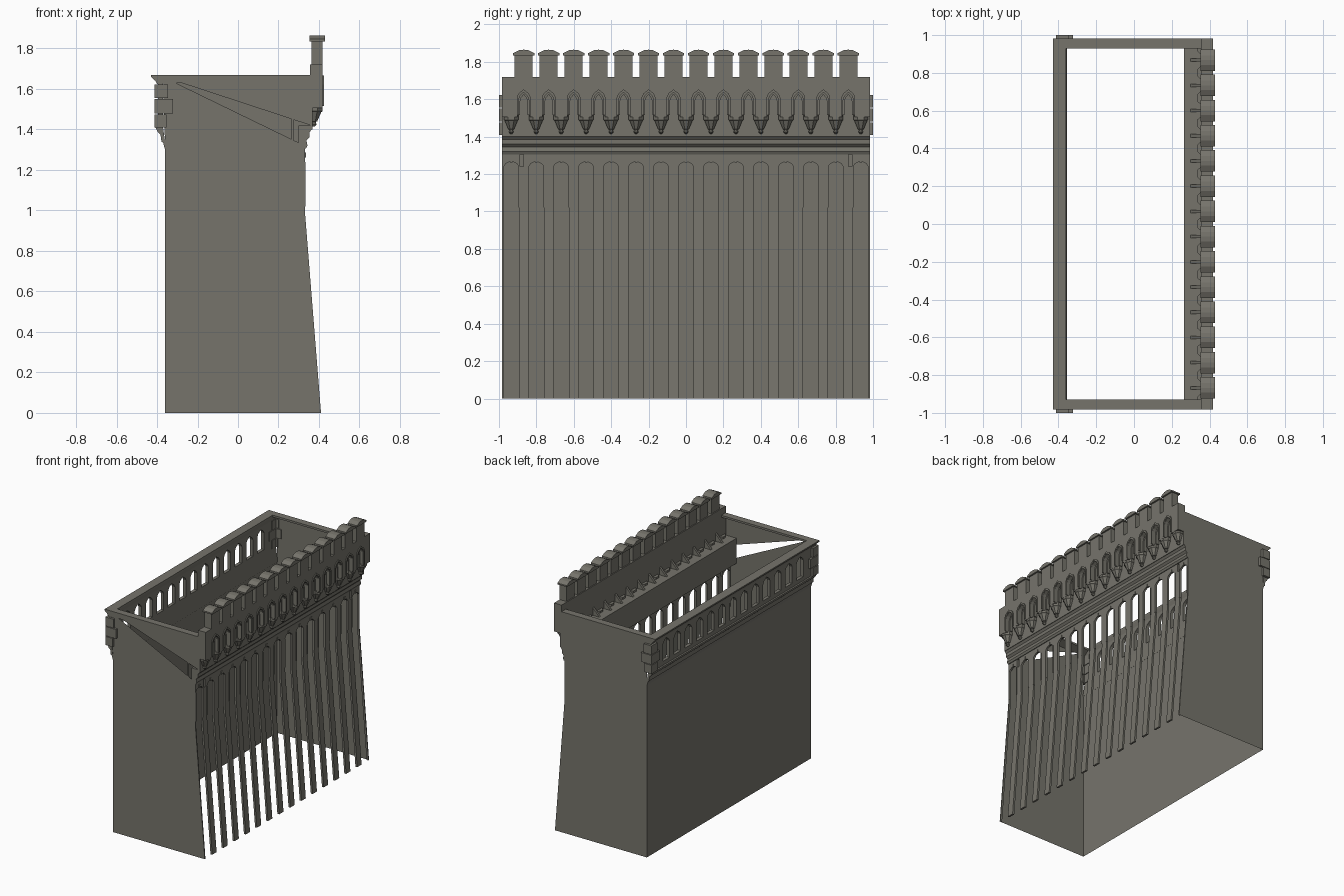
import bpy, bmesh, math

if "Cube" in bpy.data.objects:
    bpy.data.objects.remove(bpy.data.objects["Cube"])

stone = bpy.data.materials.new("grey_stone")
stone.diffuse_color = (0.18, 0.174, 0.148, 1)
stone.use_nodes = True
stone.node_tree.nodes["Principled BSDF"].inputs["Base Color"].default_value = stone.diffuse_color

PITCH = 0.1335                                   # bay spacing along the wall
HALF = 0.983                                     # half length of the wall
PIERS = [k * PITCH for k in range(-7, 8)]        # 15 tall openings / pendants
BAYS = [(k + 0.5) * PITCH for k in range(-7, 7)] # 14 merlons / niches


def finish(name, bm):
    mesh = bpy.data.meshes.new(name)
    bmesh.ops.recalc_face_normals(bm, faces=bm.faces)
    bm.to_mesh(mesh)
    bm.free()
    mesh.materials.append(stone)
    obj = bpy.data.objects.new(name, mesh)
    bpy.context.collection.objects.link(obj)
    return obj


def place(axis, p, t):
    """2D point to 3D: profile is (x,z) along y, or (y,z) along x."""
    return (p[0], t, p[1]) if axis == 'y' else (t, p[0], p[1])


def prism(bm, pts, axis, a, b):
    lo = [bm.verts.new(place(axis, p, a)) for p in pts]
    hi = [bm.verts.new(place(axis, p, b)) for p in pts]
    bm.faces.new(lo)
    bm.faces.new(hi)
    n = len(pts)
    for i in range(n):
        j = (i + 1) % n
        bm.faces.new((lo[i], lo[j], hi[j], hi[i]))


def box(bm, x0, x1, y0, y1, z0, z1):
    prism(bm, [(x0, z0), (x1, z0), (x1, z1), (x0, z1)], 'y', y0, y1)


def sheet(name, polys, axis, t):
    bm = bmesh.new()
    for pts in polys:
        bm.faces.new([bm.verts.new(place(axis, p, t)) for p in pts])
    return finish(name, bm)


def arch(c, w, z0, spring, peak):
    """Pointed arch outline, left foot to right foot."""
    rise = peak - spring
    half = [(w, z0), (w, spring), (w * 0.75, spring + rise * 0.5)]
    return [(c - u, z) for u, z in half] + [(c, peak)] + [(c + u, z) for u, z in reversed(half)]


def arched_bay(bm, c, w, z0, spring, peak, top, x0, x1, outer=PITCH / 2):
    pts = arch(c, w, z0, spring, peak)
    prism(bm, [(c - outer, z0)] + pts + [(c + outer, z0), (c + outer, top), (c - outer, top)], 'x', x0, x1)


# plain walls: back, and two ends (front end has a split below the rim)
sheet("back_wall", [[(-HALF, 0), (HALF, 0), (HALF, 1.32), (-HALF, 1.32)]], 'x', -0.36)
lower = [(-0.36, 0), (0.41, 0), (0.33, 1.0), (0.33, 1.32)]
sheet("far_end_wall", [lower + [(0.36, 1.42), (0.36, 1.67), (-0.37, 1.67), (-0.36, 1.31)]], 'y', HALF)
sheet("near_end_wall", [lower + [(-0.37, 1.66), (-0.36, 1.31)],
                        [(-0.37, 1.66), (0.36, 1.42), (0.36, 1.67), (-0.37, 1.67)]], 'y', -HALF)

# rims along the tops of the end walls
bm = bmesh.new()
for s in (-1, 1):
    prism(bm, [(s * HALF, 1.67), (s * 0.93, 1.67), (s * 0.93, 1.655), (s * HALF, 1.63)], 'x', -0.40, 0.36)
finish("end_rims", bm)

# battered pilaster strips on the outer side
bm = bmesh.new()
strip = [(0.41, 0), (0.33, 1.0), (0.33, 1.24), (0.315, 1.24), (0.315, 1.0), (0.395, 0)]
for c in BAYS:
    prism(bm, strip, 'y', c - 0.026, c + 0.026)
for s in (-1, 1):
    prism(bm, strip, 'y', s * 0.975, s * HALF)
finish("pilaster_strips", bm)

# arched heads of the tall openings, with slim jamb shafts and keystones
bm = bmesh.new()
for i, c in enumerate(PIERS):
    outer = PITCH / 2 if 0 < i < 14 else 0.048
    arched_bay(bm, c, 0.040, 1.235, 1.24, 1.27, 1.315, 0.315, 0.33, outer)
    box(bm, 0.328, 0.335, c - 0.007, c + 0.007, 1.262, 1.285)
    for s in (-1, 1):
        box(bm, 0.318, 0.333, c + s * 0.042 - 0.003, c + s * 0.042 + 0.003, 1.02, 1.24)
finish("tall_arch_heads", bm)

# string-course mouldings
bm = bmesh.new()
prism(bm, [(0.30, 1.305), (0.335, 1.305), (0.343, 1.32), (0.338, 1.345), (0.352, 1.36),
           (0.352, 1.385), (0.364, 1.40), (0.364, 1.42), (0.30, 1.42)], 'y', -HALF, HALF)
finish("outer_moulding", bm)
bm = bmesh.new()
prism(bm, [(-0.355, 1.30), (-0.362, 1.305), (-0.37, 1.335), (-0.378, 1.34), (-0.383, 1.375),
           (-0.395, 1.385), (-0.408, 1.41), (-0.37, 1.41)], 'y', -HALF, HALF)
finish("inner_moulding", bm)

# wall walk behind the parapet
bm = bmesh.new()
prism(bm, [(0.265, 1.31), (0.275, 1.31), (0.275, 1.49), (0.36, 1.49), (0.36, 1.50), (0.265, 1.50)],
      'y', -HALF, HALF)
finish("wall_walk", bm)
bm = bmesh.new()
for c in BAYS:
    prism(bm, [(0.30, 1.50), (0.357, 1.50), (0.357, 1.56)], 'y', c - 0.008, c + 0.008)
finish("walk_brackets", bm)

# parapet: recessed back plate and arched front screen
bm = bmesh.new()
box(bm, 0.355, 0.368, -HALF, HALF, 1.40, 1.72)
finish("parapet_back", bm)
bm = bmesh.new()
for c in BAYS:
    arched_bay(bm, c, 0.034, 1.505, 1.61, 1.65, 1.72, 0.368, 0.418)
for s in (-1, 1):
    y0, y1 = sorted((s * 7 * PITCH, s * HALF))
    box(bm, 0.368, 0.418, y0, y1, 1.505, 1.72)
finish("parapet_screen", bm)

# raised hoods and inner frames of the niches
bm = bmesh.new()
for c in BAYS:
    for w, t, top, x0, x1 in ((0.044, 0.009, 1.667, 0.415, 0.425), (0.030, 0.010, 1.64, 0.37, 0.395)):
        outer = arch(c, w, 1.515, top - 0.045, top)
        inner = arch(c, w - t, 1.515, top - 0.055, top - 0.014)
        prism(bm, outer + inner[::-1], 'x', x0, x1)
finish("niche_frames", bm)

# turned octagonal pendants carrying the screen
bm = bmesh.new()
rings = [(1.415, 0.006), (1.425, 0.014), (1.437, 0.009), (1.44, 0.017), (1.485, 0.037), (1.49, 0.043), (1.515, 0.043)]
for c in PIERS:
    loops = []
    for z, r in rings:
        loops.append([bm.verts.new((0.375 + 1.05 * r * math.cos(a), c + r * math.sin(a), z))
                      for a in [math.pi / 8 + k * math.pi / 4 for k in range(8)]])
    bm.faces.new(loops[0])
    bm.faces.new(loops[-1])
    for a, b in zip(loops, loops[1:]):
        for k in range(8):
            bm.faces.new((a[k], a[(k + 1) % 8], b[(k + 1) % 8], b[k]))
finish("pendant_corbels", bm)

# merlons with gabled caps
bm = bmesh.new()
for c in BAYS:
    box(bm, 0.362, 0.418, c - 0.048, c + 0.048, 1.72, 1.838)
finish("merlons", bm)
bm = bmesh.new()
for c in BAYS:
    prism(bm, [(c - 0.057, 1.835), (c + 0.057, 1.835), (c + 0.057, 1.846), (c + 0.025, 1.862), (c, 1.865),
               (c - 0.025, 1.862), (c - 0.057, 1.846)], 'x', 0.352, 0.43)
finish("merlon_caps", bm)

# open arcade above the back wall
bm = bmesh.new()
for c in PIERS[1:-1]:
    arched_bay(bm, c, 0.040, 1.44, 1.565, 1.605, 1.64, -0.395, -0.37)
end = 6.5 * PITCH
box(bm, -0.395, -0.37, -end, end, 1.40, 1.44)
for s in (-1, 1):
    y0, y1 = sorted((s * end, s * HALF))
    box(bm, -0.395, -0.37, y0, y1, 1.40, 1.64)
finish("back_arcade", bm)

# cornice over the arcade
bm = bmesh.new()
prism(bm, [(-0.37, 1.625), (-0.40, 1.625), (-0.408, 1.64), (-0.43, 1.66), (-0.43, 1.67), (-0.36, 1.67),
           (-0.36, 1.655)], 'y', -HALF, HALF)
finish("back_cornice", bm)

# stacked corner stones
bm = bmesh.new()
for s in (-1, 1):
    for z0, z1, x1, reach in ((1.41, 1.475, -0.352, 0.93), (1.48, 1.55, -0.322, 0.90), (1.555, 1.622, -0.345, 0.93)):
        y0, y1 = sorted((s * 0.975, s * 1.0))
        box(bm, -0.412, x1, y0, y1, z0, z1)
        y0, y1 = sorted((s * reach, s * 0.998))
        box(bm, -0.412, -0.365, y0, y1, z0, z1)
finish("corner_stones", bm)
